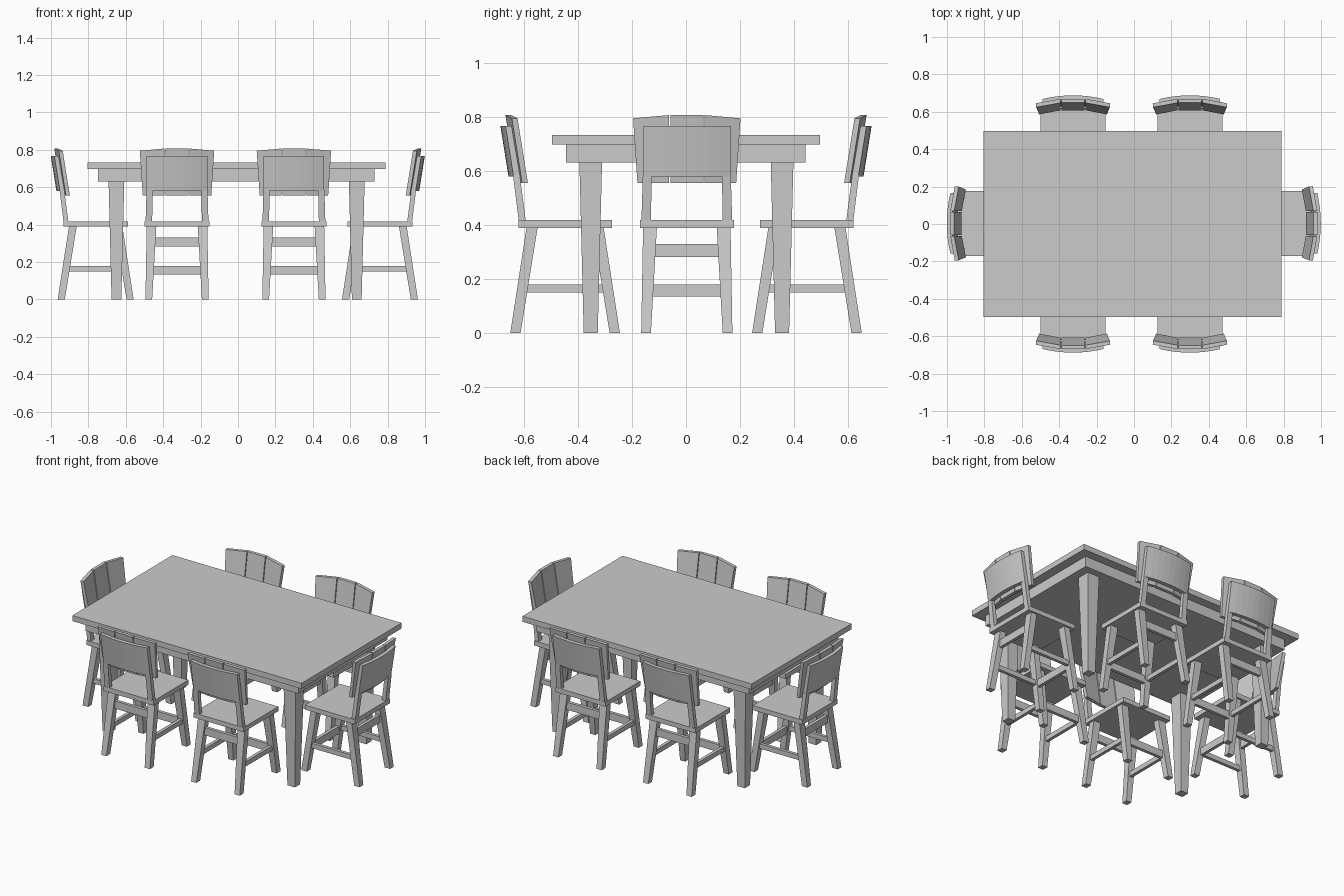
import bpy, bmesh
from math import radians
from mathutils import Matrix

if "Cube" in bpy.data.objects:
    bpy.data.objects.remove(bpy.data.objects["Cube"])


def prism(name, bottom, top):
    """Closed solid joining two matching rings of 3D points."""
    bm = bmesh.new()
    a = [bm.verts.new(p) for p in bottom]
    b = [bm.verts.new(p) for p in top]
    n = len(a)
    bm.faces.new(a[::-1])
    bm.faces.new(b)
    for i in range(n):
        j = (i + 1) % n
        bm.faces.new((a[i], a[j], b[j], b[i]))
    bmesh.ops.recalc_face_normals(bm, faces=bm.faces)
    me = bpy.data.meshes.new(name)
    bm.to_mesh(me)
    bm.free()
    return name, me


def rect(x0, x1, y0, y1, z):
    return [(x0, y0, z), (x1, y0, z), (x1, y1, z), (x0, y1, z)]


def box(name, x0, x1, y0, y1, z0, z1):
    return prism(name, rect(x0, x1, y0, y1, z0), rect(x0, x1, y0, y1, z1))


def flip(pts, sx=1, sy=1):
    return [(x * sx, y * sy, z) for x, y, z in pts]


def place(part, matrix=Matrix()):
    ob = bpy.data.objects.new(part[0], part[1])
    bpy.context.collection.objects.link(ob)
    ob.matrix_world = matrix


# table top, apron and tapered legs
place(box("table_top", -0.804, 0.789, -0.496, 0.497, 0.698, 0.733))
place(box("table_apron", -0.748, 0.73, -0.444, 0.442, 0.632, 0.698))
for cx in (-0.65, 0.635):
    for cy in (-0.353, 0.356):
        t, b = 0.042, 0.026
        place(prism("table_leg",
                    rect(cx - b, cx + b, cy - b, cy + b, 0),
                    rect(cx - t, cx + t, cy - t, cy + t, 0.632)))

# chair parts, facing +y with the back at -y
chair = [box("seat", -0.174, 0.174, -0.173, 0.173, 0.389, 0.418)]
for sx in (-1, 1):
    # splayed legs
    for sy, leg in ((1, "front_leg"), (-1, "rear_leg")):
        chair.append(prism(leg,
                           flip(rect(0.133, 0.169, 0.165, 0.203, 0), sx, sy),
                           flip(rect(0.111, 0.162, 0.102, 0.143, 0.389), sx, sy)))
    # side stretcher, ends buried in the legs
    chair.append(prism("side_stretcher",
                       flip(rect(0.136, 0.156, -0.157, 0.157, 0.15), sx),
                       flip(rect(0.136, 0.156, -0.152, 0.152, 0.18), sx)))
    # back posts
    chair.append(prism("back_post",
                       flip(rect(0.133, 0.168, -0.172, -0.146, 0.418), sx),
                       flip(rect(0.130, 0.163, -0.193, -0.168, 0.585), sx)))
chair.append(box("front_stretcher", -0.128, 0.128, 0.144, 0.164, 0.134, 0.18))
chair.append(box("rear_stretcher", -0.122, 0.122, -0.144, -0.124, 0.282, 0.33))

LEAN = 0.16


def lean(pts):
    """Tilt points backwards; depths are given at z = 0.8."""
    return [(x, y - LEAN * (z - 0.8), z) for x, y, z in pts]


# three back slats, outer ones angled forward
F, T = -0.199, 0.021
chair.append(prism("middle_slat",
                   lean(rect(-0.061, 0.061, F - T, F, 0.556)),
                   lean(rect(-0.061, 0.061, F - T, F, 0.808))))
for sx in (-1, 1):
    rings = []
    for u, zi, zo in ((0.184, 0.556, 0.556), (0.200, 0.807, 0.795)):
        rings.append(flip(lean([(0.066, F - T, zi), (u - 0.001, -0.177 - T, zo),
                                (u - 0.003, -0.177, zo), (0.066, F, zi)]), sx))
    chair.append(prism("outer_slat", *rings))

# curved panel behind the slats
us = [-0.162 + 0.324 * i / 8 for i in range(9)]
arc = [(u, -0.245 + 0.019 * (u / 0.162) ** 2) for u in us]
outline = arc + [(u, v + 0.026) for u, v in reversed(arc)]
chair.append(prism("back_panel",
                   lean([(u, v, 0.58) for u, v in outline]),
                   lean([(u, v, 0.767) for u, v in outline])))

# six chairs around the table
for x, y, angle in ((-0.326, -0.448, 0), (0.299, -0.448, 0),
                    (-0.326, 0.448, 180), (0.299, 0.448, 180),
                    (-0.761, 0.003, -90), (0.759, 0.003, 90)):
    m = Matrix.Translation((x, y, 0)) @ Matrix.Rotation(radians(angle), 4, 'Z')
    for part in chair:
        place(part, m)
